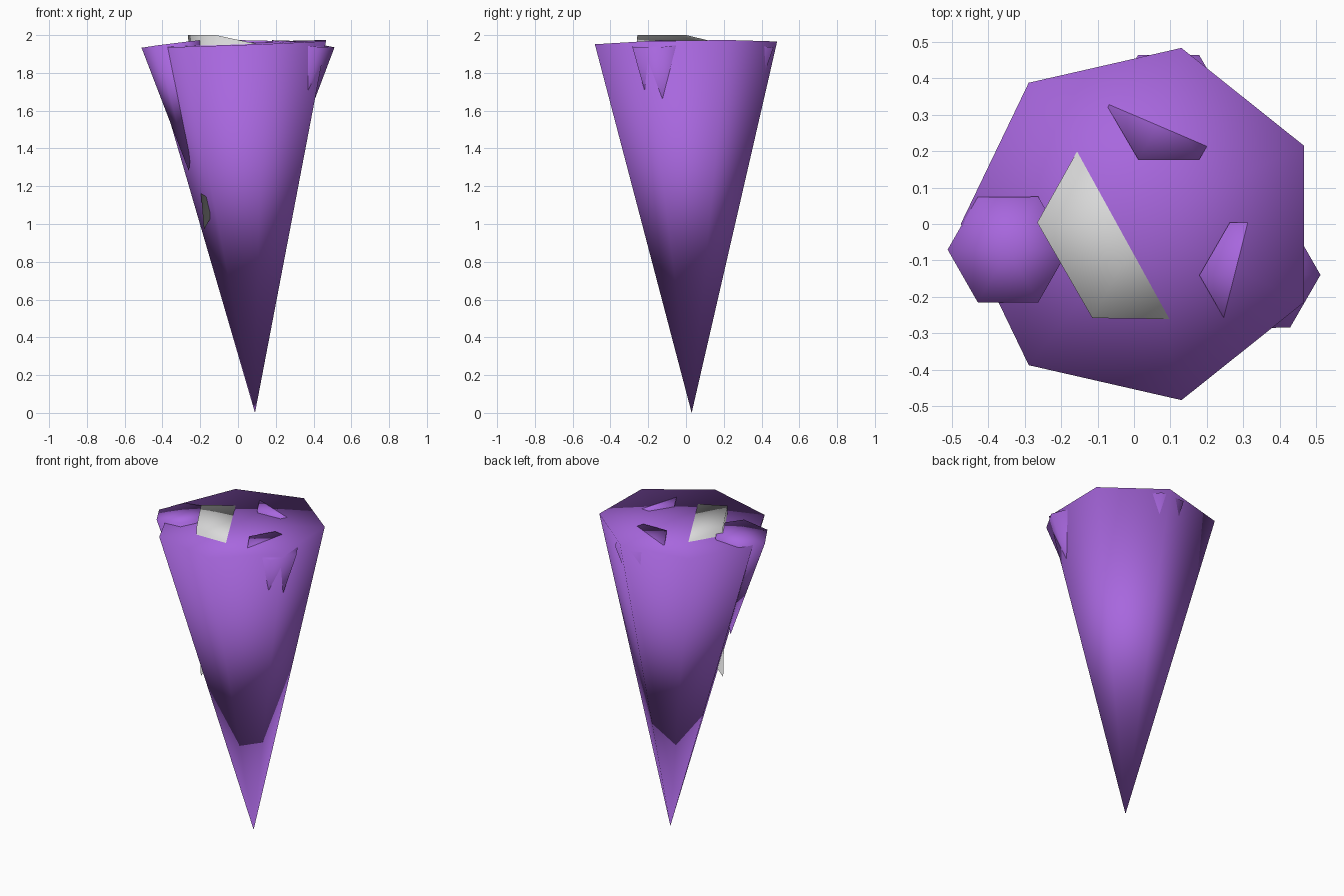
import bpy
import bmesh
import math
from mathutils import Vector

if "Cube" in bpy.data.objects:
    bpy.data.objects.remove(bpy.data.objects["Cube"])


def material(name, color):
    m = bpy.data.materials.new(name)
    m.diffuse_color = (*color, 1)
    m.use_nodes = True
    m.node_tree.nodes["Principled BSDF"].inputs["Base Color"].default_value = m.diffuse_color
    return m


purple = material("purple", (0.39, 0.135, 0.73))
gray = material("light_gray", (0.70, 0.70, 0.70))


def shard(name, center, tip, radius, sides, mat):
    """Downward spike: fan cap around center, leaning towards tip."""
    center, tip = Vector(center), Vector(tip)
    tilt = Vector((0, 0, 1)).rotation_difference(center - tip)
    bm = bmesh.new()
    hub, point = bm.verts.new(center), bm.verts.new(tip)
    ring = []
    for i in range(sides):
        a = math.pi + math.tau * i / sides
        offset = Vector((math.cos(a), math.sin(a), 0)) * radius
        ring.append(bm.verts.new(center + tilt @ offset))
    for i in range(sides):
        a, b = ring[i], ring[(i + 1) % sides]
        bm.faces.new((hub, a, b))
        bm.faces.new((point, b, a))
    for f in bm.faces:
        f.smooth = True
    bmesh.ops.recalc_face_normals(bm, faces=bm.faces)
    mesh = bpy.data.meshes.new(name)
    bm.to_mesh(mesh)
    bm.free()
    mesh.materials.append(mat)
    obj = bpy.data.objects.new(name, mesh)
    bpy.context.collection.objects.link(obj)
    return obj


# Large seven-sided main spike
shard("main_spike", (0.02, 0, 1.955), (0.09, 0.03, 0), 0.495, 7, purple)
# Gray spike running through the middle
shard("core_spike", (0.03, 0, 1.936), (-0.18, -0.12, 0.97), 0.302, 6, gray)
# Three small spikes around the rim
shard("left_spike", (-0.345, -0.07, 1.954), (-0.26, -0.08, 1.28), 0.167, 6, purple)
shard("right_spike", (0.345, -0.14, 1.954), (0.27, -0.105, 1.30), 0.167, 6, purple)
shard("back_spike", (0.095, 0.32, 1.954), (0.08, 0.24, 1.30), 0.167, 6, purple)
